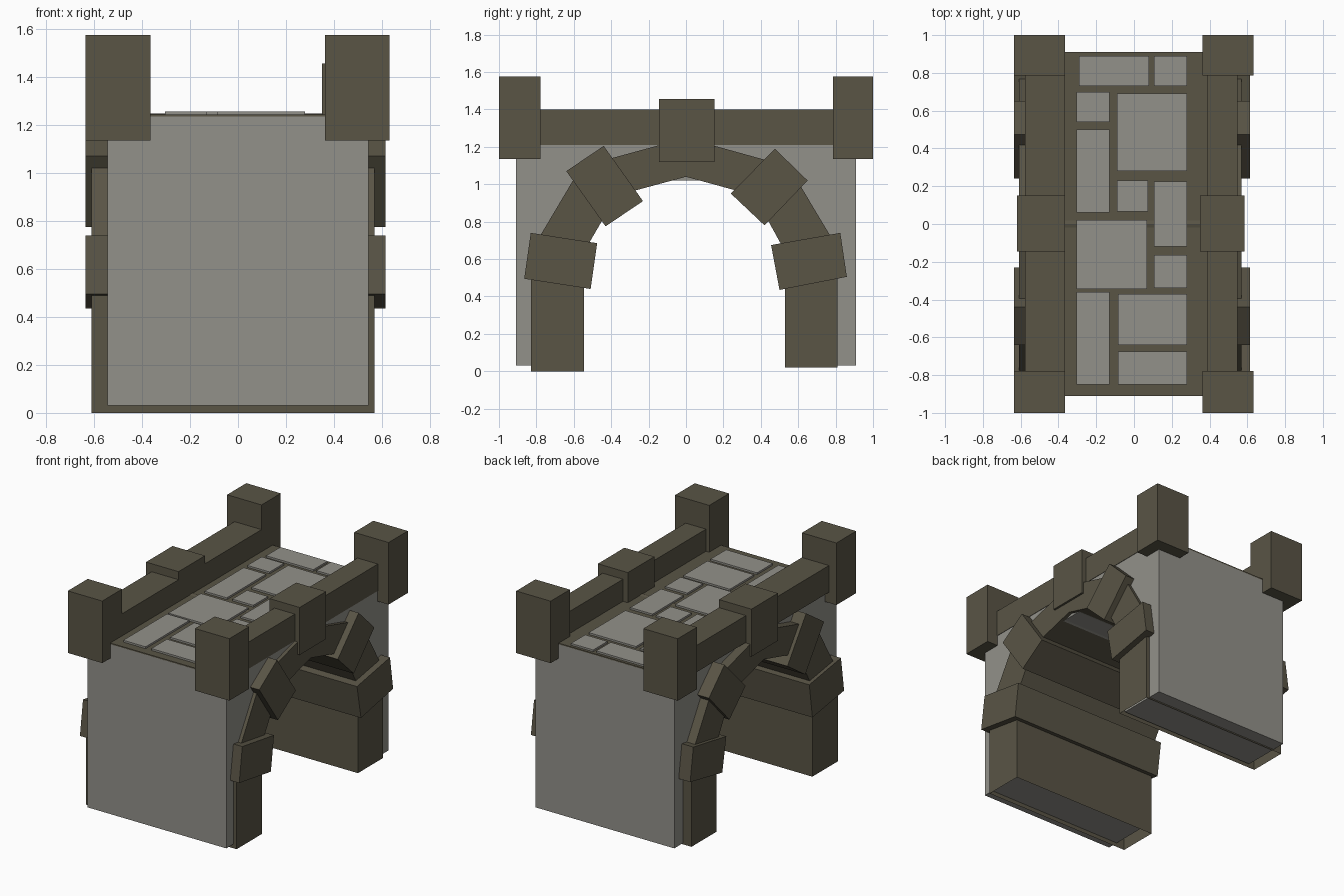
import bpy, bmesh


def material(name, rgb):
    m = bpy.data.materials.new(name)
    m.diffuse_color = (*rgb, 1)
    return m


BROWN = material("dark_brown_stone", (0.100, 0.089, 0.060))
GREY = material("grey_stone", (0.290, 0.284, 0.255))


def prism(name, profile, x0, x1, mat, open_below=None):
    """Extrude a (y, z) outline along x; optionally drop the downward faces below a height."""
    bm = bmesh.new()
    face = bm.faces.new([bm.verts.new((x0, y, z)) for y, z in profile])
    ext = bmesh.ops.extrude_face_region(bm, geom=[face], use_keep_orig=True)
    verts = [g for g in ext["geom"] if isinstance(g, bmesh.types.BMVert)]
    bmesh.ops.translate(bm, verts=verts, vec=(x1 - x0, 0, 0))
    bmesh.ops.recalc_face_normals(bm, faces=bm.faces[:])
    if open_below is not None:
        low = [f for f in bm.faces if all(v.co.z < open_below for v in f.verts)]
        bmesh.ops.delete(bm, geom=low, context='FACES_ONLY')
    me = bpy.data.meshes.new(name)
    bm.to_mesh(me)
    bm.free()
    me.materials.append(mat)
    ob = bpy.data.objects.new(name, me)
    bpy.context.collection.objects.link(ob)
    return ob


def box(name, x0, x1, y0, y1, z0, z1, mat):
    return prism(name, [(y0, z0), (y1, z0), (y1, z1), (y0, z1)], x0, x1, mat)


# Grey bridge body with the arched opening
half = [(0.91, 0.03), (0.91, 1.235)]
opening = [(-0.57, 0.03), (-0.57, 0.64), (-0.39, 0.955), (-0.07, 1.02),
           (0.07, 1.02), (0.39, 0.955), (0.555, 0.64), (0.555, 0.03)]
prism("bridge_body", [(-0.91, 1.235), (-0.91, 0.03)] + opening + half, -0.545, 0.545, GREY)

# Brown arch lining, open at the feet
outer = [(-0.83, 0), (-0.83, 0.64), (-0.56, 1.095), (0, 1.248), (0.55, 1.095), (0.81, 0.66), (0.81, 0.02)]
inner = [(0.53, 0.02), (0.53, 0.64), (0.365, 0.94), (0, 1.04), (-0.37, 0.94), (-0.545, 0.64), (-0.545, 0)]
prism("arch_lining", outer + inner, -0.61, 0.57, BROWN, open_below=0.03)

# Protruding arch blocks, running right through
blocks = {
    "lower_block_front": [(-0.83, 0.74), (-0.475, 0.685), (-0.51, 0.44), (-0.865, 0.495)],
    "lower_block_back": [(0.825, 0.74), (0.455, 0.675), (0.50, 0.435), (0.86, 0.505)],
    "upper_block_front": [(-0.44, 1.205), (-0.64, 1.07), (-0.43, 0.775), (-0.23, 0.91)],
    "upper_block_back": [(0.475, 1.19), (0.65, 1.02), (0.42, 0.78), (0.24, 0.95)],
}
for name, profile in blocks.items():
    prism(name, profile, -0.635, 0.615, BROWN)

# Parapet rails and centre stones
box("left_rail", -0.577, -0.365, -0.85, 0.85, 1.21, 1.40, BROWN)
box("right_rail", 0.388, 0.548, -0.85, 0.85, 1.21, 1.40, BROWN)
box("left_keystone", -0.62, -0.365, -0.145, 0.152, 1.12, 1.457, BROWN)
box("right_keystone", 0.35, 0.585, -0.145, 0.152, 1.12, 1.457, BROWN)

# Corner posts
for side, x0, x1 in (("left", -0.635, -0.365), ("right", 0.362, 0.632)):
    box(side + "_front_post", x0, x1, -1.0, -0.778, 1.135, 1.575, BROWN)
    box(side + "_back_post", x0, x1, 0.785, 1.0, 1.135, 1.575, BROWN)

# Roadway and paving stones
box("roadway", -0.54, 0.54, -0.91, 0.91, 1.233, 1.243, BROWN)
paving = [
    (-0.29, 0.08, 0.73, 0.89), (0.105, 0.28, 0.73, 0.89),
    (-0.305, -0.13, 0.54, 0.70), (-0.09, 0.28, 0.28, 0.69),
    (-0.305, -0.13, 0.06, 0.50), (-0.09, 0.075, 0.065, 0.23),
    (0.105, 0.28, -0.12, 0.225), (-0.305, 0.07, -0.345, 0.02),
    (0.105, 0.28, -0.34, -0.165), (-0.305, -0.13, -0.85, -0.36),
    (-0.085, 0.28, -0.64, -0.37), (-0.085, 0.28, -0.85, -0.675),
]
for i, (x0, x1, y0, y1) in enumerate(paving):
    box(f"paving_stone_{i + 1}", x0, x1, y0, y1, 1.236, 1.256, GREY)
